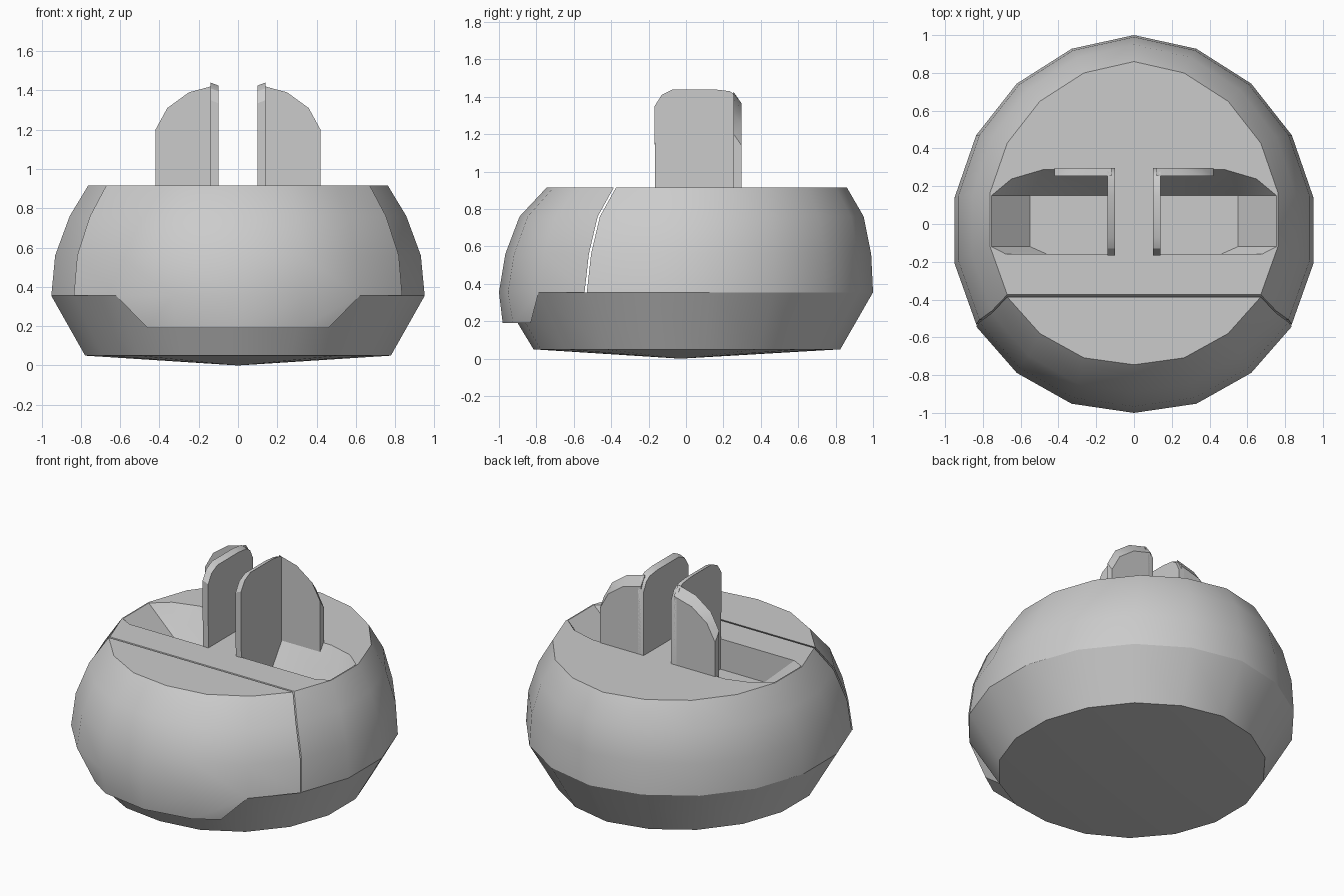
import bpy, bmesh, math

if "Cube" in bpy.data.objects:
    bpy.data.objects.remove(bpy.data.objects["Cube"], do_unlink=True)

grey = bpy.data.materials.new("light grey")
grey.use_nodes = True
grey.diffuse_color = (0.6, 0.6, 0.6, 1)
bsdf = next(n for n in grey.node_tree.nodes if n.type == 'BSDF_PRINCIPLED')
bsdf.inputs["Base Color"].default_value = (0.6, 0.6, 0.6, 1)

# Hull levels: height, half width, centre y, half length
BASE = (0.05, 0.79, 0.005, 0.82)
BELT = (0.355, 0.965, 0, 1)
UPPER = [BELT, (0.56, 0.945, 0.012, 0.978), (0.76, 0.87, 0.03, 0.92),
         (0.915, 0.775, 0.0575, 0.8025)]
DECK = 0.915
FLOOR = 0.715


def hull_point(level, k):
    """Point k of the 18-sided oval, counted from the back."""
    z, rx, cy, ry = level
    a = math.radians(20 * k)
    return (rx * math.sin(a), cy + ry * math.cos(a) - 0.035 * abs(math.sin(a)), z)


def finish(name, bm):
    bmesh.ops.recalc_face_normals(bm, faces=bm.faces)
    mesh = bpy.data.meshes.new(name)
    bm.to_mesh(mesh)
    bm.free()
    mesh.materials.append(grey)
    ob = bpy.data.objects.new(name, mesh)
    bpy.context.collection.objects.link(ob)
    return ob


def smooth(ob):
    bpy.ops.object.select_all(action='DESELECT')
    ob.select_set(True)
    bpy.context.view_layer.objects.active = ob
    bpy.ops.object.shade_smooth_by_angle(angle=math.radians(30))


def loft(bm, rings, cap_start=True, cap_end=True):
    """Skin closed rings of equal length and cap the ends."""
    rows = [[bm.verts.new(p) for p in r] for r in rings]
    n = len(rows[0])
    for a, b in zip(rows, rows[1:]):
        for i in range(n):
            j = (i + 1) % n
            bm.faces.new((a[i], a[j], b[j], b[i]))
    if cap_start:
        bm.faces.new(rows[0])
    if cap_end:
        bm.faces.new(rows[-1])
    return rows


# Lower hull with a shallow cone underneath
bm = bmesh.new()
rows = loft(bm, [[hull_point(lv, k) for k in range(18)] for lv in (BASE, BELT)],
            cap_start=False)
tip = bm.verts.new((0, -0.03, 0))
for i in range(18):
    bm.faces.new((rows[0][i], rows[0][(i + 1) % 18], tip))
smooth(finish("lower_hull", bm))

# Rear upper body
bm = bmesh.new()
loft(bm, [[hull_point(lv, k) for k in range(-6, 7)] for lv in UPPER])
body = finish("rear_body", bm)

# Footwells cut into the deck, one on each side
rim = [(0.12, -0.16), (0.68, -0.16), (0.758, -0.12), (0.758, 0.15),
       (0.65, 0.24), (0.48, 0.29), (0.12, 0.29)]
well_floor = [(0.12, -0.16), (0.46, -0.16), (0.55, -0.12), (0.55, 0.15), (0.12, 0.15)]
for s in (1, -1):
    bm = bmesh.new()
    for pts, z in ((rim, DECK + 0.003), (well_floor, FLOOR)):
        for x, y in pts:
            bm.verts.new((s * x, y, z))
    bmesh.ops.convex_hull(bm, input=bm.verts)
    cutter = finish("footwell_cutter", bm)
    cutter.hide_render = True
    bpy.context.view_layer.objects.active = body
    mod = body.modifiers.new("footwell", 'BOOLEAN')
    mod.operation = 'DIFFERENCE'
    mod.solver = 'EXACT'
    mod.object = cutter
    bpy.ops.object.modifier_apply(modifier=mod.name)
    bpy.data.objects.remove(cutter, do_unlink=True)
smooth(body)

# Front panel, split from the body by a thin seam, with a lip over the lower hull
bm = bmesh.new()
rings = []
for lv in UPPER:
    ring = [hull_point(lv, k) for k in range(6, 13)]
    for i in (0, 6):
        x, y, z = ring[i]
        ring[i] = (x, y - 0.012, z)
    rings.append(ring)
belt = loft(bm, rings, cap_start=False)[0]
lip = [bm.verts.new((x, y, 0.19)) for x, y in
       ((0.46, -0.83), (0.32, -0.925), (0, -0.98), (-0.32, -0.925), (-0.46, -0.83))]
for i in range(4):
    bm.faces.new((belt[i + 1], belt[i + 2], lip[i + 1], lip[i]))
bm.faces.new((belt[0], belt[1], belt[5], belt[6]))
bm.faces.new((belt[1], belt[5], lip[4], lip[0]))
bm.faces.new(lip)
smooth(finish("front_panel", bm))

# Seat shells: an inner side plate and a rounded back plate on each side
side = [(-0.165, FLOOR), (0.297, FLOOR), (0.297, 1.35), (0.27, 1.405), (0.235, 1.43),
        (0.15, 1.44), (-0.07, 1.44), (-0.13, 1.41), (-0.168, 1.35)]
back = [(0.12, FLOOR), (0.42, FLOOR), (0.42, 1.2), (0.36, 1.31), (0.25, 1.39), (0.12, 1.425)]
for s, tag in ((1, "left"), (-1, "right")):
    bm = bmesh.new()
    loft(bm, [[(s * 0.10, y, z - (0.015 if z > 1 else 0)) for y, z in side],
              [(s * 0.14, y, z) for y, z in side]])
    smooth(finish(tag + "_seat_side", bm))
    bm = bmesh.new()
    loft(bm, [[(s * x, 0.255, z) for x, z in back],
              [(s * x, 0.297, z - (0.06 if z > 1 else 0)) for x, z in back]])
    smooth(finish(tag + "_seat_back", bm))
